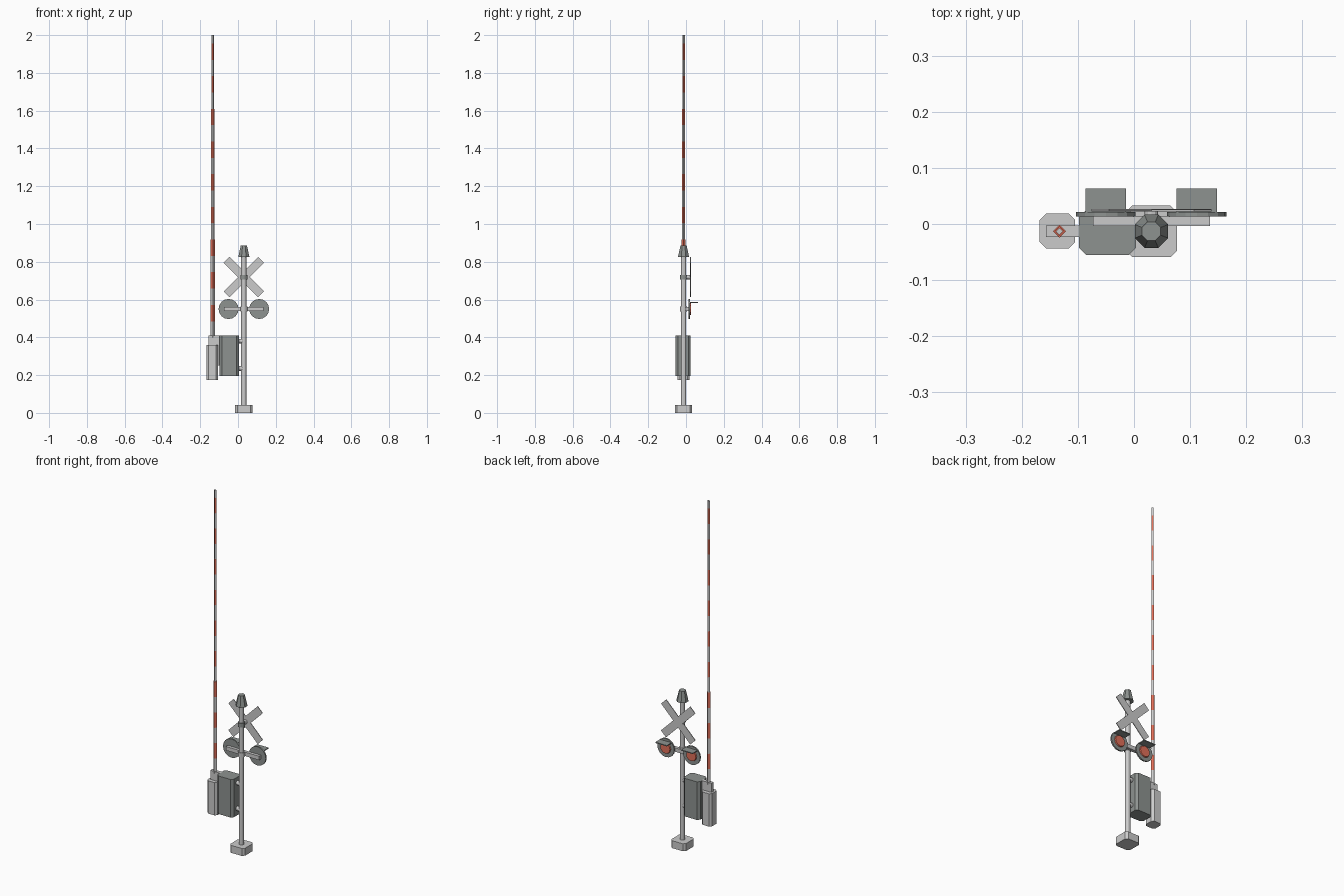
import bpy, bmesh, math
from mathutils import Matrix, Vector

if "Cube" in bpy.data.objects:
    bpy.data.objects.remove(bpy.data.objects["Cube"])

PX, PY = 0.031, -0.013      # post axis
GX = -0.133                 # gate arm axis


def material(name, rgb):
    m = bpy.data.materials.new(name)
    m.diffuse_color = (*rgb, 1)
    m.use_nodes = True
    m.node_tree.nodes["Principled BSDF"].inputs["Base Color"].default_value = m.diffuse_color
    return m


RED = material("red", (0.75, 0.16, 0.1))
DARK = material("dark_grey", (0.27, 0.29, 0.28))


def finish(name, bm, mat=None):
    me = bpy.data.meshes.new(name)
    bmesh.ops.recalc_face_normals(bm, faces=bm.faces)
    bm.to_mesh(me)
    bm.free()
    ob = bpy.data.objects.new(name, me)
    bpy.context.collection.objects.link(ob)
    if mat:
        me.materials.append(mat)
    return ob


def box(name, lo, hi, chamfer=0, mat=None, tilt=0):
    """Box between two corners, with optional chamfered upright edges and tilt about y."""
    lo, hi = Vector(lo), Vector(hi)
    bm = bmesh.new()
    bmesh.ops.create_cube(bm, size=1, matrix=Matrix.Diagonal((*(hi - lo), 1)))
    if chamfer:
        upright = [e for e in bm.edges
                   if abs(e.verts[0].co.z - e.verts[1].co.z) > 1e-4]
        bmesh.ops.bevel(bm, geom=upright, offset=chamfer, segments=1, affect='EDGES')
    move = Matrix.Translation((lo + hi) / 2) @ Matrix.Rotation(tilt, 4, 'Y')
    bmesh.ops.transform(bm, matrix=move, verts=bm.verts)
    return finish(name, bm, mat)


def rod(name, a, b, r1, r2=None, sides=12, mat=None, spin=0):
    """Cylinder or cone from point a to point b."""
    a, b = Vector(a), Vector(b)
    d = b - a
    bm = bmesh.new()
    m = (Matrix.Translation((a + b) / 2) @ d.to_track_quat('Z', 'Y').to_matrix().to_4x4()
         @ Matrix.Rotation(spin, 4, 'Z'))
    bmesh.ops.create_cone(bm, cap_ends=True, segments=sides, radius1=r1,
                          radius2=r1 if r2 is None else r2, depth=d.length, matrix=m)
    return finish(name, bm, mat)


# Post with foot and cap
box("base", (PX - 0.046, PY - 0.046, 0), (PX + 0.046, PY + 0.046, 0.042), 0.012)
rod("post", (PX, PY, 0.042), (PX, PY, 0.84), 0.014)
rod("post_cap", (PX, PY, 0.825), (PX, PY, 0.885), 0.032, 0.018, 8, DARK, math.pi / 8)

# Crossed warning boards on a short bracket
for side, sign in (("left", 1), ("right", -1)):
    y = 0.022 + (0.001 if sign > 0 else 0)
    box(f"cross_board_{side}", (PX - 0.129, y, 0.697), (PX + 0.129, y + 0.004, 0.741),
        tilt=sign * math.pi / 4)
rod("cross_bracket", (PX, PY, 0.719), (PX, 0.023, 0.719), 0.012)
rod("cross_clamp", (PX, PY, 0.707), (PX, PY, 0.731), 0.019, mat=DARK)

# Lamp bar and two lamps
box("lamp_bar", (PX - 0.104, -0.004, 0.539), (PX + 0.104, 0.014, 0.561))
rod("lamp_clamp", (PX, PY, 0.537), (PX, PY, 0.563), 0.018)
for side, sign in (("left", -1), ("right", 1)):
    x = PX + sign * 0.081
    rod(f"lamp_disc_{side}", (x, 0.013, 0.55), (x, 0.021, 0.55), 0.053, sides=16, mat=DARK)
    rod(f"lamp_lens_{side}", (x, 0.019, 0.55), (x, 0.027, 0.55), 0.033, 0.03, 12, RED)
    box(f"lamp_visor_{side}", (x - 0.036, 0.018, 0.583), (x + 0.036, 0.063, 0.588), mat=DARK)

# Control box held by two stubs
box("control_box", (-0.098, -0.055, 0.196), (0.004, 0.025, 0.411), 0.013, DARK)
for i, z in enumerate((0.235, 0.38)):
    rod(f"box_mount_{i}", (0, PY, z), (PX, PY, z), 0.012)

# Gate counterweight and arm holder
box("counterweight", (-0.168, -0.044, 0.175), (-0.105, 0.019, 0.36), 0.012)
box("arm_holder", (-0.157, -0.023, 0.35), (-0.095, -0.003, 0.411))
box("counterweight_link", (-0.107, -0.023, 0.25), (-0.095, -0.003, 0.36))

# Striped gate arm: three stepped sections, four-sided, red bands between grey ones
z, period, band = 0.485, 0.173, 0.087
rod("arm_grey_start", (GX, PY, 0.40), (GX, PY, z), 0.0115, sides=4)
for k in range(9):
    r = 0.0115 if k < 3 else 0.009 if k < 7 else 0.0065
    r_next = 0.0115 if k < 2 else 0.009 if k < 6 else 0.0065
    bottom = z + k * period
    top = 2.0 if k == 8 else bottom + period
    rod(f"arm_red_{k}", (GX, PY, bottom), (GX, PY, bottom + band), r, sides=4, mat=RED)
    rod(f"arm_grey_{k}", (GX, PY, bottom + band), (GX, PY, top), r_next, sides=4)
